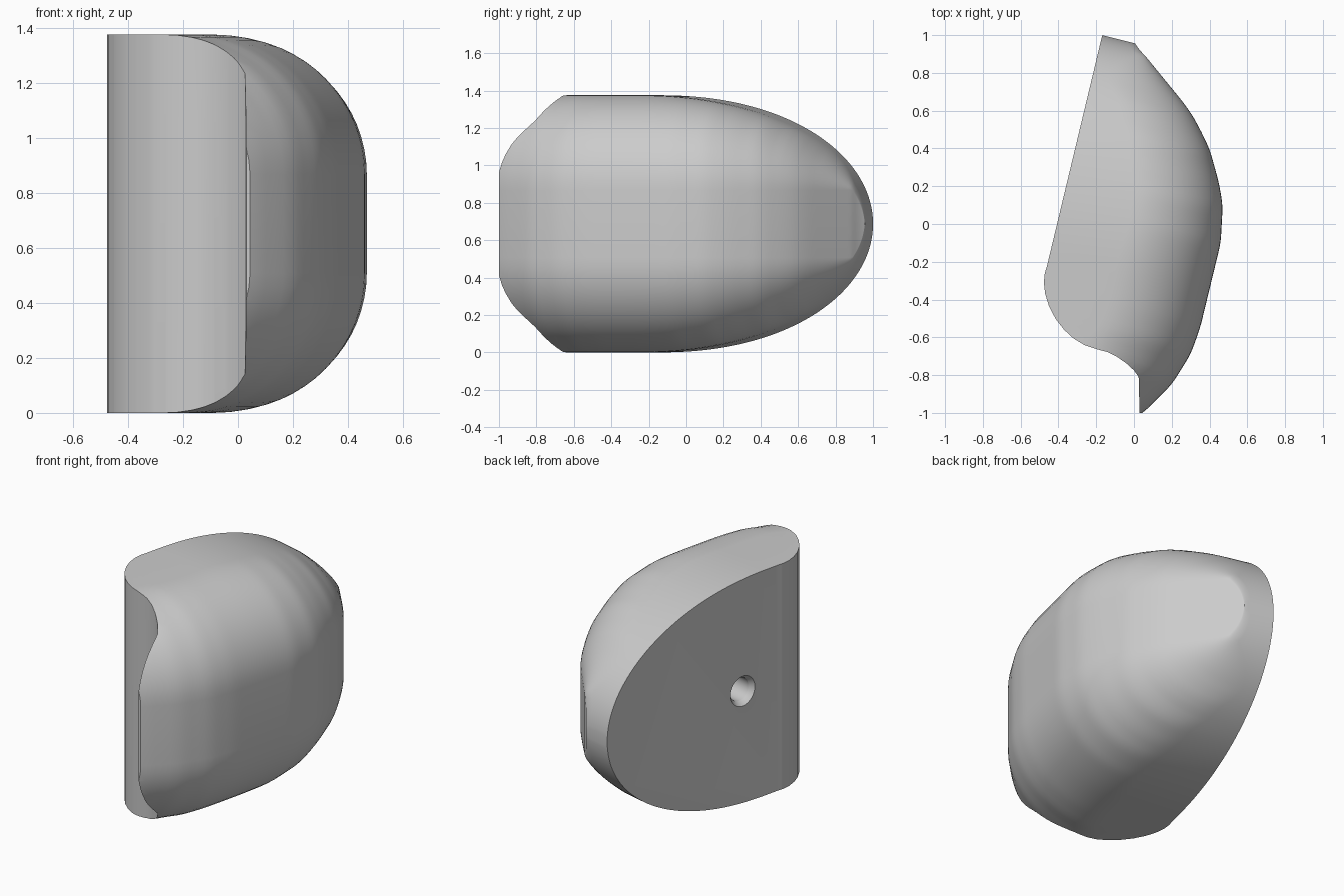
import bpy, bmesh, math
from mathutils import Matrix, Vector

cube = bpy.data.objects.get("Cube")
if cube:
    bpy.data.objects.remove(cube)

TILT = math.radians(14)      # the flat mounting face leans off the y axis
HALF = 0.6875                # half of the height
FILLET = 0.51                # large rounding of the long edges
TIP = 0.93                   # far end of the body along the mounting face

# Outer wall: (distance along the mounting face, distance out from it)
WALL = [(-1.06, 0.20), (-0.946, 0.298), (-0.776, 0.40), (-0.597, 0.458),
        (-0.449, 0.473), (0.014, 0.47), (0.211, 0.432), (0.322, 0.383),
        (0.485, 0.291), (0.604, 0.19), (0.669, 0.123), (0.91, -0.20),
        (0.93, -0.25)]


def lerp_wall(u):
    for (u0, n0), (u1, n1) in zip(WALL, WALL[1:]):
        if u <= u1:
            return n0 + (n1 - n0) * (u - u0) / (u1 - u0)
    return WALL[-1][1]


def wall(u):
    return sum(lerp_wall(u + k * 0.01) for k in range(-4, 5)) / 9


def half_height(u):
    t = max(0, (u + 0.25) / (TIP + 0.25))
    return HALF * math.sqrt(max(0, 1 - t ** 2.15))


def section(u, steps=16):
    """Slice of the body with two rounded outer corners."""
    w, h = wall(u), half_height(u)
    slope = (wall(u + 0.01) - wall(u - 0.01)) / 0.02
    r = min(FILLET, max(min(0.03, h * 0.8), h - 0.18))
    rn = min(r * math.hypot(1, slope), (w + 0.4) * 0.9)
    upper = [(-0.7, h)]
    for i in range(steps + 1):
        a = math.pi / 2 * (1 - i / steps)
        upper.append((w - rn + rn * math.cos(a), h - r + r * math.sin(a)))
    return upper + [(n, -z) for n, z in reversed(upper)]


def make_object(name, bm):
    bmesh.ops.recalc_face_normals(bm, faces=bm.faces)
    mesh = bpy.data.meshes.new(name)
    bm.to_mesh(mesh)
    bm.free()
    obj = bpy.data.objects.new(name, mesh)
    bpy.context.collection.objects.link(obj)
    return obj


def loft(name, rings):
    bm = bmesh.new()
    loops = [[bm.verts.new(p) for p in ring] for ring in rings]
    for a, b in zip(loops, loops[1:]):
        for i in range(len(a)):
            j = (i + 1) % len(a)
            bm.faces.new((a[i], a[j], b[j], b[i]))
    bm.faces.new(loops[0])
    bm.faces.new(loops[-1])
    return make_object(name, bm)


def apply_boolean(target, cutter, operation):
    cutter.hide_render = True
    mod = target.modifiers.new(operation.title(), 'BOOLEAN')
    mod.operation = operation
    mod.solver = 'EXACT'
    mod.object = cutter
    bpy.context.view_layer.objects.active = target
    bpy.ops.object.modifier_apply(modifier=mod.name)
    bpy.data.objects.remove(cutter)


# Rounded body, lofted along the mounting face
c, s = math.cos(TILT), math.sin(TILT)
SLICES = 80
stations = [TIP - 0.001 - 1.98 * (i / SLICES) ** 1.6 for i in range(SLICES + 1)]
body = loft("rounded_body", [
    [(c * n + s * u, c * u - s * n, z + HALF) for n, z in section(u)]
    for u in stations])

# Plan outline: flat mounting face, rounded nose, concave front and short lip
PLAN = [(-0.12, 1.2), (1, 1.2), (1, -1), (0.03, -1), (0.025, -0.81),
        (0, -0.775), (-0.04, -0.738), (-0.09, -0.703), (-0.14, -0.678),
        (-0.2, -0.662), (-0.26, -0.642), (-0.32, -0.606), (-0.37, -0.56),
        (-0.415, -0.502), (-0.45, -0.435), (-0.47, -0.37), (-0.477, -0.31),
        (-0.472, -0.26), (-0.46, -0.22)]
plan = loft("plan_trimmer", [[(x, y, z) for x, y in PLAN] for z in (-0.2, 1.6)])
apply_boolean(body, plan, 'INTERSECT')

# Screw hole with a chamfered rim, square to the mounting face
HOLE = [(0.11, -0.02), (0.09, 0), (0.07, 0.03), (0.07, 0.25)]
SIDES = 32
place = (Matrix.Translation((-0.4, 0.025, HALF))
         @ Matrix.Rotation(-TILT, 4, 'Z'))
hole = loft("hole_cutter", [
    [place @ Vector((depth, r * math.cos(k * math.tau / SIDES),
                     r * math.sin(k * math.tau / SIDES))) for k in range(SIDES)]
    for r, depth in HOLE])
apply_boolean(body, hole, 'DIFFERENCE')

# Smooth shading with crisp edges
bpy.ops.object.select_all(action='DESELECT')
body.select_set(True)
bpy.context.view_layer.objects.active = body
bpy.ops.object.shade_smooth_by_angle(angle=math.radians(28))
